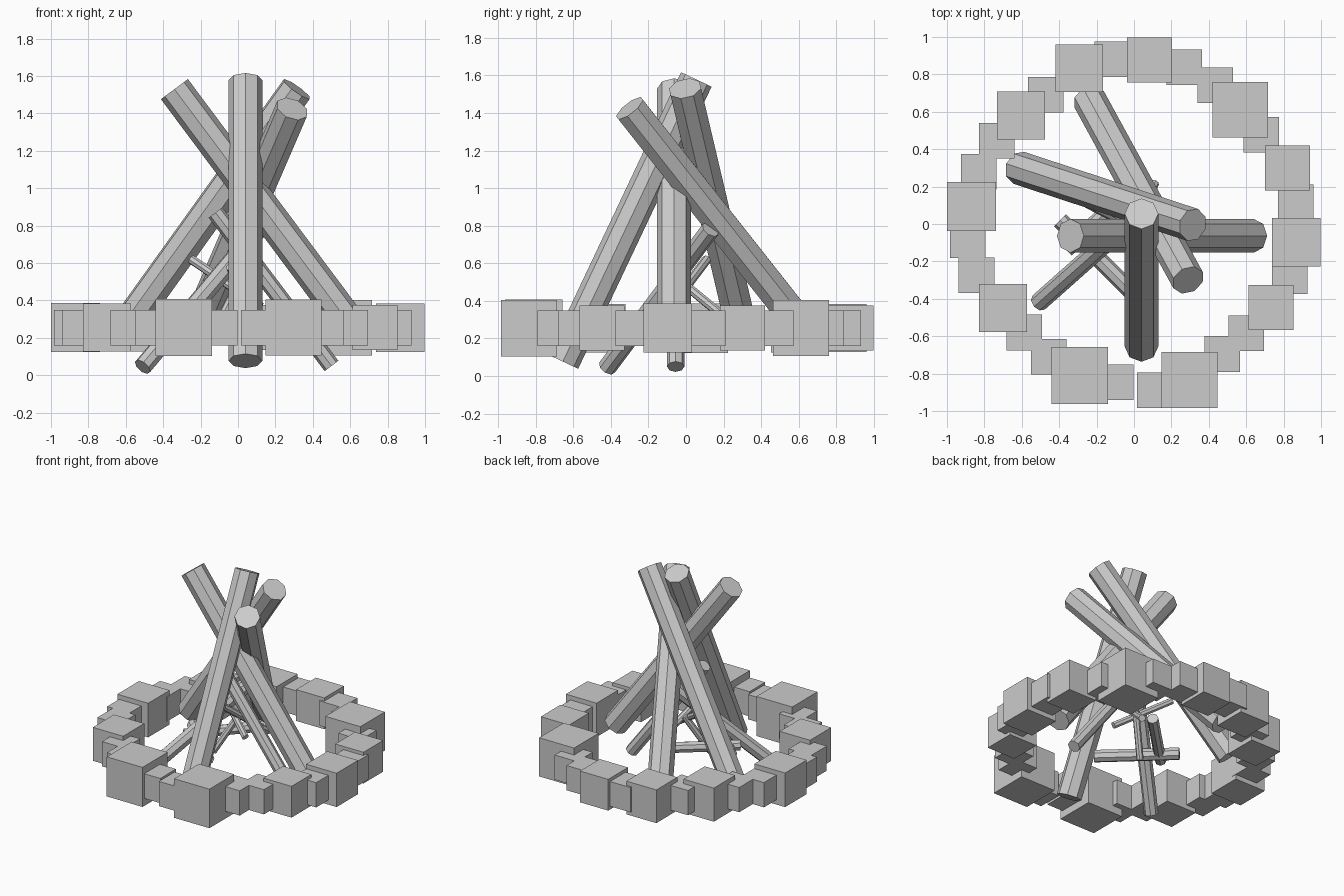
import bpy
from math import atan2, hypot, pi
from mathutils import Vector, Matrix


def log(name, a, b, r):
    """Eight-sided log running from point a to point b."""
    a, b = Vector(a), Vector(b)
    d = b - a
    bpy.ops.mesh.primitive_cylinder_add(vertices=8, radius=r, depth=d.length)
    o = bpy.context.object
    o.name = name
    o.matrix_world = (Matrix.Translation((a + b) / 2)
                      @ Matrix.Rotation(atan2(d.y, d.x), 4, 'Z')
                      @ Matrix.Rotation(atan2(hypot(d.x, d.y), d.z), 4, 'Y'))


def stone(x, y, size):
    """Square stone of the fire ring."""
    bpy.ops.mesh.primitive_cube_add(size=size, location=(x, y, 0.255))
    bpy.context.object.name = "ring_stone"


# large and medium ring stones: x, y, size
for s in [(.867, -.097, .26), (.82, .30, .24), (.567, .612, .297), (.083, .877, .24),
          (-.293, .833, .255), (-.604, .58, .258), (-.868, .093, .262), (-.70, -.45, .257),
          (-.29, -.81, .304), (.297, -.835, .30), (.732, -.447, .24)]:
    stone(*s)

# small filler stones between them
for x, y in [(.865, .115), (.68, .477), (.435, .743), (.268, .837), (-.115, .88),
             (-.472, .69), (-.735, .445), (-.83, .28), (-.89, -.087), (-.842, -.275),
             (-.588, -.58), (-.455, -.71), (-.097, -.845), (.112, -.89), (.473, -.695),
             (.60, -.583), (.832, -.28)]:
    stone(x, y, 0.19)

# four big leaning logs
R = 0.09
log("front_log", (.04, -.655, .077), (.04, .055, 1.578), R)
log("right_log", (.64, -.063, .217), (-.34, -.063, 1.53), R)
log("back_log", (-.24, .667, .20), (.289, -.30, 1.425), R)
log("left_log", (-.615, .30, .235), (.314, -.005, 1.53), R)

# medium leaning branches
log("right_branch", (.50, -.055, .05), (-.12, -.055, .87), .046)
log("left_branch", (-.51, -.42, .045), (.11, .13, .78), .05)

# low cross pieces
log("cross_branch_a", (.025, -.40, .30), (-.395, .02, .29), .045)
log("cross_branch_b", (.04, .25, .31), (-.36, -.14, .29), .04)

# thin kindling sticks
log("kindling_a", (-.25, .11, .62), (.12, -.08, .37), .025)
log("kindling_b", (-.04, -.12, .58), (.11, .22, .30), .025)
log("kindling_c", (-.14, -.10, .20), (.0, .02, .48), .025)
